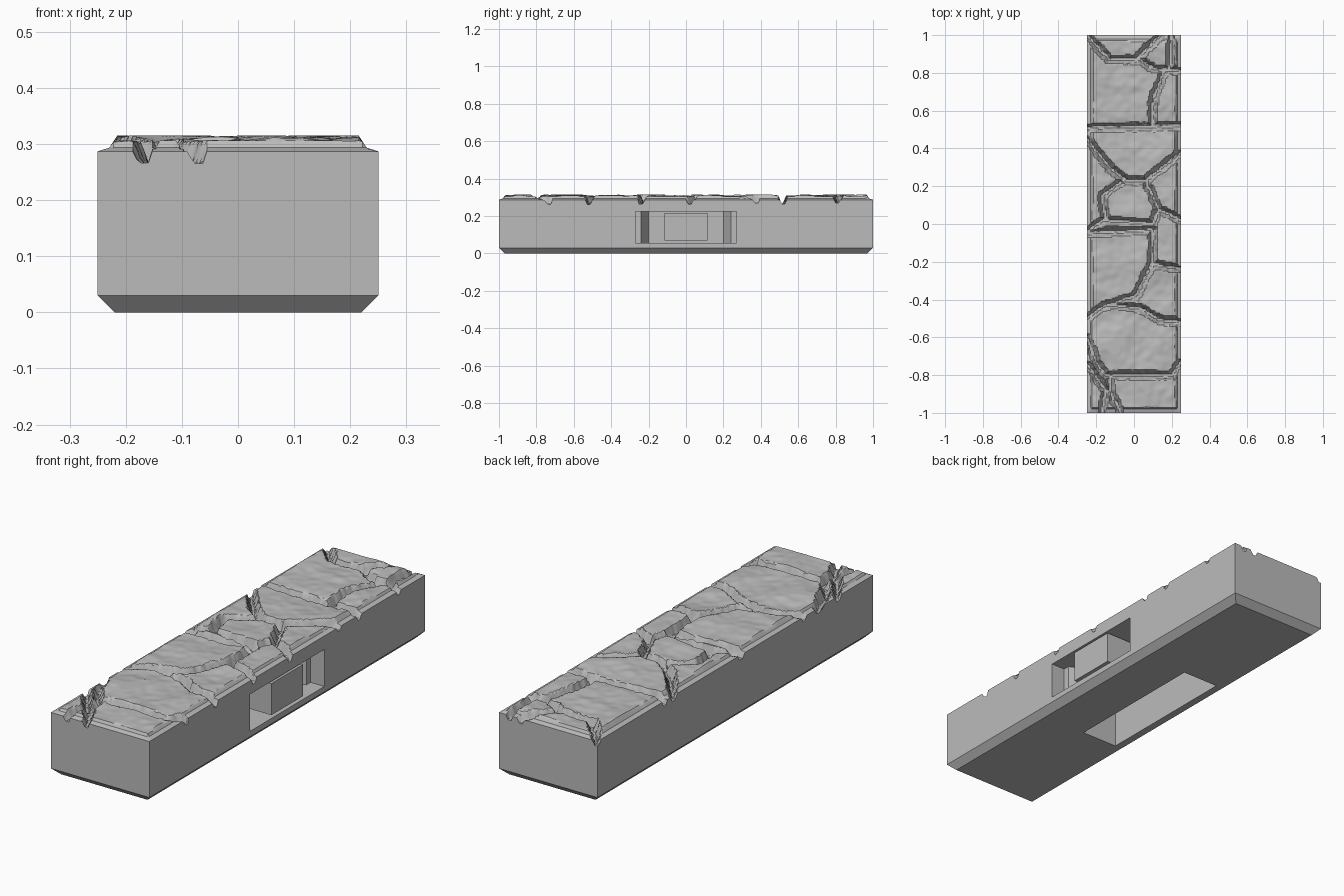
import bpy, bmesh, math
from mathutils import Vector, noise

if "Cube" in bpy.data.objects:
    bpy.data.objects.remove(bpy.data.objects["Cube"])

stone = bpy.data.materials.new("stone_grey")
stone.use_nodes = True
stone.diffuse_color = (0.5, 0.5, 0.5, 1)
stone.node_tree.nodes["Principled BSDF"].inputs["Base Color"].default_value = (0.5, 0.5, 0.5, 1)

# Mortar joints as polylines on the top surface
JOINTS = [
    [(-.25, 1), (-.13, .87), (.03, .87), (.11, .82), (.25, .81)],
    [(.02, .88), (.14, 1)],
    [(.19, .83), (.2, 1)],
    [(.16, .81), (.1, .66), (.1, .51)],
    [(-.25, .51), (.25, .52)],
    [(-.25, .45), (-.12, .29), (-.04, .23), (.06, .23), (.25, .38)],
    [(.06, .23), (.13, .08), (.25, .02)],
    [(-.07, .22), (-.17, .15), (-.15, .03), (-.25, -.04)],
    [(-.15, .02), (.1, 0), (.13, .08)],
    [(-.25, -.05), (.1, -.03), (.1, -.2), (.01, -.38), (-.17, -.44), (-.25, -.5)],
    [(.1, -.21), (.25, -.24)],
    [(-.1, -.43), (.04, -.45), (.14, -.51), (.25, -.52)],
    [(-.25, -.6), (-.2, -.73), (-.15, -.8), (.2, -.8), (.25, -.73)],
    [(-.25, -.74), (-.15, -.88), (-.17, -1)],
    [(-.13, -.82), (-.12, -.9), (-.07, -1)],
]
SEGMENTS = [(Vector(a), Vector(b)) for line in JOINTS for a, b in zip(line, line[1:])]


def joint_distance(p):
    best = 1.0
    for a, b in SEGMENTS:
        d = b - a
        t = max(0, min(1, (p - a).dot(d) / d.length_squared))
        best = min(best, (p - a - d * t).length)
    return best


def top_height(x, y):
    # Gently uneven stone faces, clipped flat at the highest level
    n = noise.noise(Vector((x * 7, y * 7, 3)))
    fine = noise.noise(Vector((x * 24, y * 24, 8)))
    z = min(.315, .309 + .012 * n + .004 * fine)
    # Stepped rim around the outer edge
    e = min(.25 - abs(x), 1 - abs(y))
    z = min(z, .287 + .32 * e if e < .024 else .295 + 2.5 * (e - .024))
    # Steep, ragged mortar joints
    ragged = .006 * noise.noise(Vector((x * 45, y * 45, 1)))
    d = joint_distance(Vector((x, y))) + ragged
    floor = .265 + .008 * noise.noise(Vector((x * 9, y * 9, 5)))
    return min(z, floor + max(0, d - .009) * 3)


def finish(bm, name):
    bmesh.ops.recalc_face_normals(bm, faces=bm.faces)
    mesh = bpy.data.meshes.new(name)
    bm.to_mesh(mesh)
    bm.free()
    obj = bpy.data.objects.new(name, mesh)
    bpy.context.collection.objects.link(obj)
    mesh.materials.append(stone)
    return obj


def prism(name, outline, z0, z1):
    bm = bmesh.new()
    face = bm.faces.new([bm.verts.new((x, y, z0)) for x, y in outline])
    ext = bmesh.ops.extrude_face_region(bm, geom=[face])["geom"]
    bmesh.ops.translate(bm, vec=(0, 0, z1 - z0), verts=[v for v in ext if isinstance(v, bmesh.types.BMVert)])
    return finish(bm, name)


def rectangle(x0, x1, y0, y1):
    return [(x0, y0), (x1, y0), (x1, y1), (x0, y1)]


# Block: sculpted top, straight sides, chamfered foot
bm = bmesh.new()
bmesh.ops.create_grid(bm, x_segments=72, y_segments=280, size=1)
for v in bm.verts:
    v.co.x *= .25
    v.co.z = top_height(v.co.x, v.co.y)
rim = [e for e in bm.edges if e.is_boundary]
for z, sx, sy in ((.03, 1, 1), (0, .88, .97)):
    ext = bmesh.ops.extrude_edge_only(bm, edges=rim)["geom"]
    rim = [g for g in ext if isinstance(g, bmesh.types.BMEdge)]
    for v in (g for g in ext if isinstance(g, bmesh.types.BMVert)):
        v.co = (v.co.x * sx, v.co.y * sy, z)
    rim = [e for e in rim if e.is_boundary]
bmesh.ops.contextual_create(bm, geom=rim)
block = finish(bm, "stone_block")

# Clip socket in the side and slot in the underside
half = [(.3, .27), (.18, .27), (.18, .24), (.09, .2)]
socket = prism("socket_cutter", half + [(x, -y) for x, y in reversed(half)], .055, .225)
slot = prism("slot_cutter", rectangle(-.185, 0, -.35, .35), -.05, .2)
bpy.context.view_layer.objects.active = block
for cutter in (socket, slot):
    cutter.hide_render = True
    mod = block.modifiers.new("cut", "BOOLEAN")
    mod.operation = "DIFFERENCE"
    mod.solver = "EXACT"
    mod.object = cutter
    bpy.ops.object.modifier_apply(modifier=mod.name)
    bpy.data.objects.remove(cutter)

# Central post inside the socket
prism("socket_post", rectangle(.085, .25, -.115, .115), .07, .215)

bpy.ops.object.select_all(action="DESELECT")
block.select_set(True)
bpy.ops.object.shade_smooth_by_angle(angle=math.radians(30))
